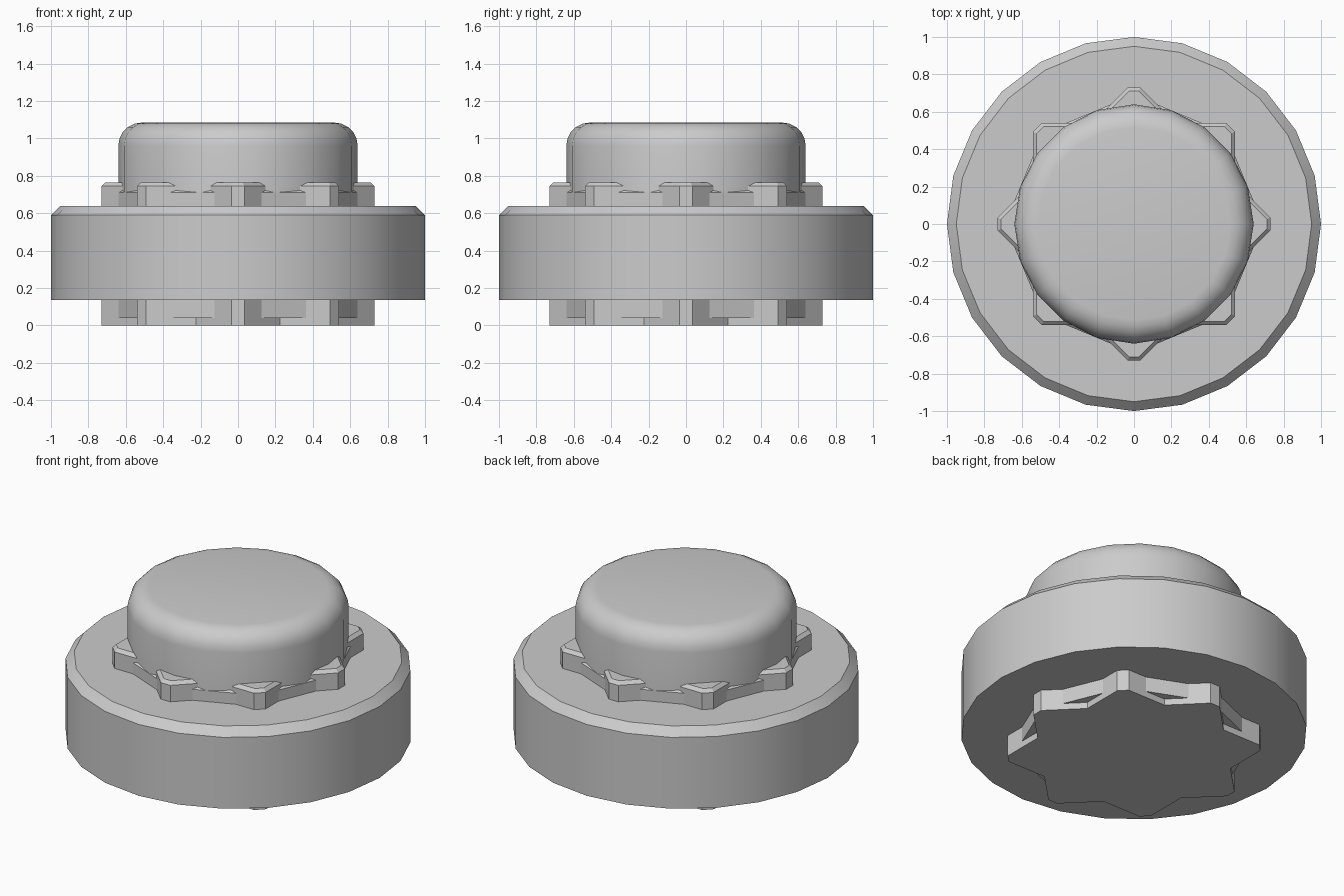
import bpy, bmesh
from math import sin, cos, pi, sqrt, radians

if "Cube" in bpy.data.objects:
    bpy.data.objects.remove(bpy.data.objects["Cube"])


def ngon(n, r, start=0.0):
    return [(r * cos(start + 2 * pi * i / n), r * sin(start + 2 * pi * i / n)) for i in range(n)]


def star(inset=0.0):
    # two crossed squares with clipped corners
    h, t = 0.54 - inset, 0.73 - inset
    w = h * sqrt(2) - t
    v = h / cos(pi / 8)
    pts = []
    for k in range(8):
        a = k * pi / 4
        for x, y in ((t, -w), (t, w), (v * cos(pi / 8), v * sin(pi / 8))):
            pts.append((x * cos(a) - y * sin(a), x * sin(a) + y * cos(a)))
    return pts


def loft(name, layers, angle=None):
    bm = bmesh.new()
    rings = [[bm.verts.new((x, y, z)) for x, y in pts] for pts, z in layers]
    n = len(rings[0])
    for lo, hi in zip(rings, rings[1:]):
        for i in range(n):
            j = (i + 1) % n
            bm.faces.new((lo[i], lo[j], hi[j], hi[i]))
    bm.faces.new(rings[0][::-1])
    bm.faces.new(rings[-1])
    mesh = bpy.data.meshes.new(name)
    bm.to_mesh(mesh)
    bm.free()
    obj = bpy.data.objects.new(name, mesh)
    bpy.context.collection.objects.link(obj)
    if angle:
        bpy.ops.object.select_all(action='DESELECT')
        obj.select_set(True)
        bpy.context.view_layer.objects.active = obj
        bpy.ops.object.shade_smooth_by_angle(angle=radians(angle))
    return obj


# wide outer ring with a chamfered top rim
loft("outer_disc", [(ngon(24, 1.0), 0.135), (ngon(24, 1.0), 0.59), (ngon(24, 0.95), 0.64)], 30)

# eight-toothed core running through the disc
loft("toothed_core", [(star(), 0.0), (star(), 0.745), (star(0.02), 0.765)])

# octagonal collar filling the gaps between teeth
R = 0.638 / cos(pi / 8)
loft("octagon_collar", [(ngon(8, R), 0.04), (ngon(8, R), 0.71), (ngon(8, R - 0.022), 0.73)])

# round cap with a softened top edge
bevel, r, top = 0.125, 0.64, 1.085
cap = [(ngon(20, r), 0.6)]
for i in range(6):
    a = i / 5 * pi / 2
    cap.append((ngon(20, r - bevel + bevel * cos(a)), top - bevel + bevel * sin(a)))
loft("round_cap", cap, 30)
